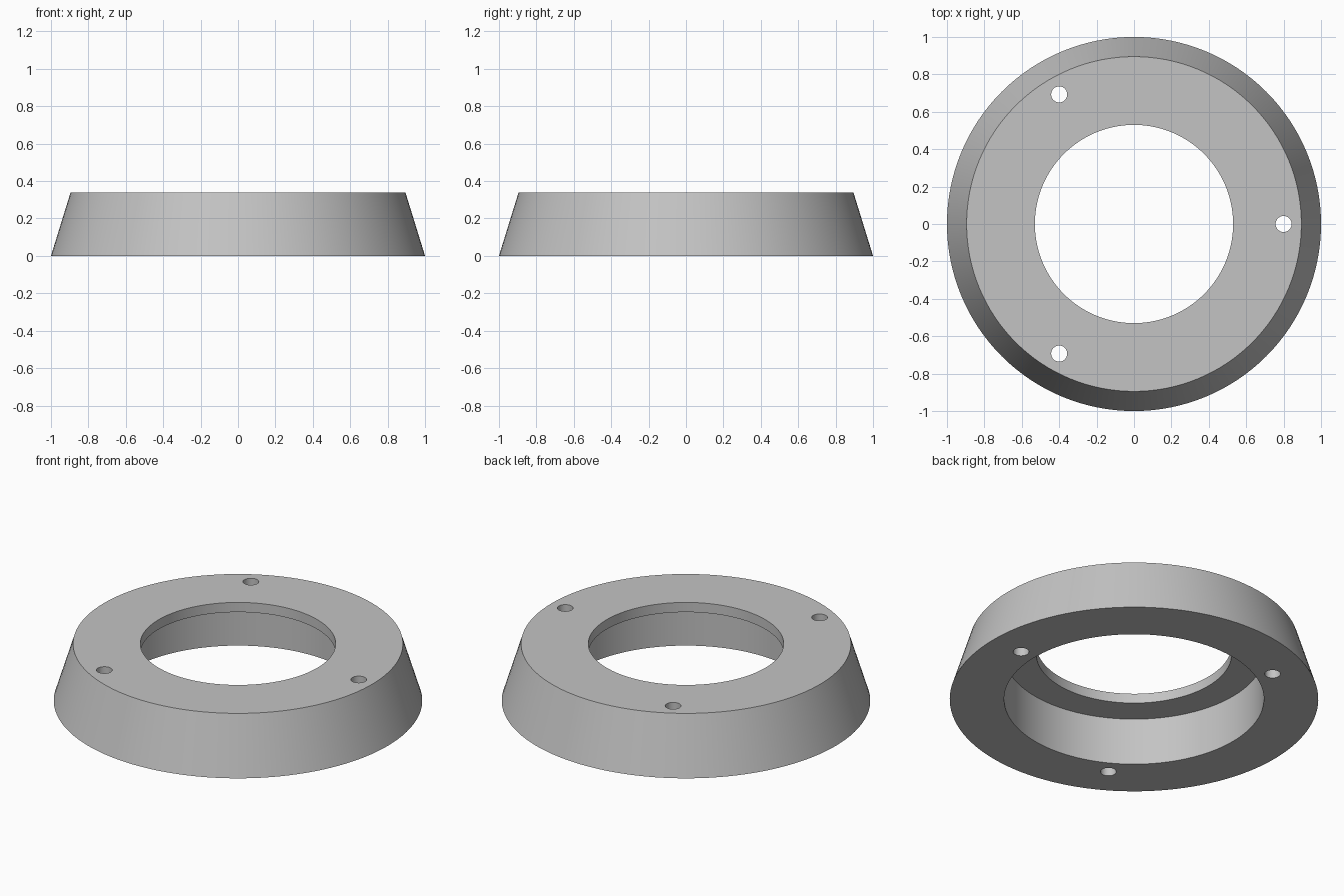
import bpy
import bmesh
from math import cos, sin, pi, radians

if "Cube" in bpy.data.objects:
    bpy.data.objects.remove(bpy.data.objects["Cube"], do_unlink=True)

SEGMENTS = 128
HEIGHT = 0.34

# Single grey material
grey = bpy.data.materials.new("plain_grey")
grey.use_nodes = True
colour = (0.55, 0.55, 0.55, 1.0)
grey.diffuse_color = colour
grey.node_tree.nodes["Principled BSDF"].inputs["Base Color"].default_value = colour

# Ring body: tapered outside, stepped bore, revolved from a closed profile (radius, height)
profile = [(1.0, 0), (0.895, HEIGHT), (0.53, HEIGHT), (0.53, 0.282), (0.705, 0.282), (0.705, 0)]
bm = bmesh.new()
rings = []
for radius, z in profile:
    angles = [2 * pi * i / SEGMENTS for i in range(SEGMENTS)]
    rings.append([bm.verts.new((radius * cos(a), radius * sin(a), z)) for a in angles])
for k, ring in enumerate(rings):
    following = rings[(k + 1) % len(rings)]
    for i in range(SEGMENTS):
        j = (i + 1) % SEGMENTS
        bm.faces.new((ring[i], ring[j], following[j], following[i]))
bmesh.ops.recalc_face_normals(bm, faces=bm.faces)
mesh = bpy.data.meshes.new("mounting_ring")
bm.to_mesh(mesh)
bm.free()
mesh.materials.append(grey)
body = bpy.data.objects.new("mounting_ring", mesh)
bpy.context.collection.objects.link(body)
bpy.context.view_layer.objects.active = body

# Three screw holes drilled straight through, evenly spaced
for k in range(3):
    angle = 2 * pi * k / 3
    bpy.ops.mesh.primitive_cylinder_add(
        vertices=32, radius=0.043, depth=1,
        location=(0.8 * cos(angle), 0.8 * sin(angle), HEIGHT / 2))
    cutter = bpy.context.object
    cutter.name = "screw_hole_cutter"
    cutter.hide_render = True
    cutter.data.materials.append(grey)
    bpy.context.view_layer.objects.active = body
    drill = body.modifiers.new("screw_hole", "BOOLEAN")
    drill.operation = "DIFFERENCE"
    drill.solver = "EXACT"
    drill.object = cutter
    bpy.ops.object.modifier_apply(modifier=drill.name)
    bpy.data.objects.remove(cutter, do_unlink=True)

# Smooth round walls with crisp rims
bpy.ops.object.select_all(action="DESELECT")
body.select_set(True)
bpy.context.view_layer.objects.active = body
bpy.ops.object.shade_smooth_by_angle(angle=radians(30))
